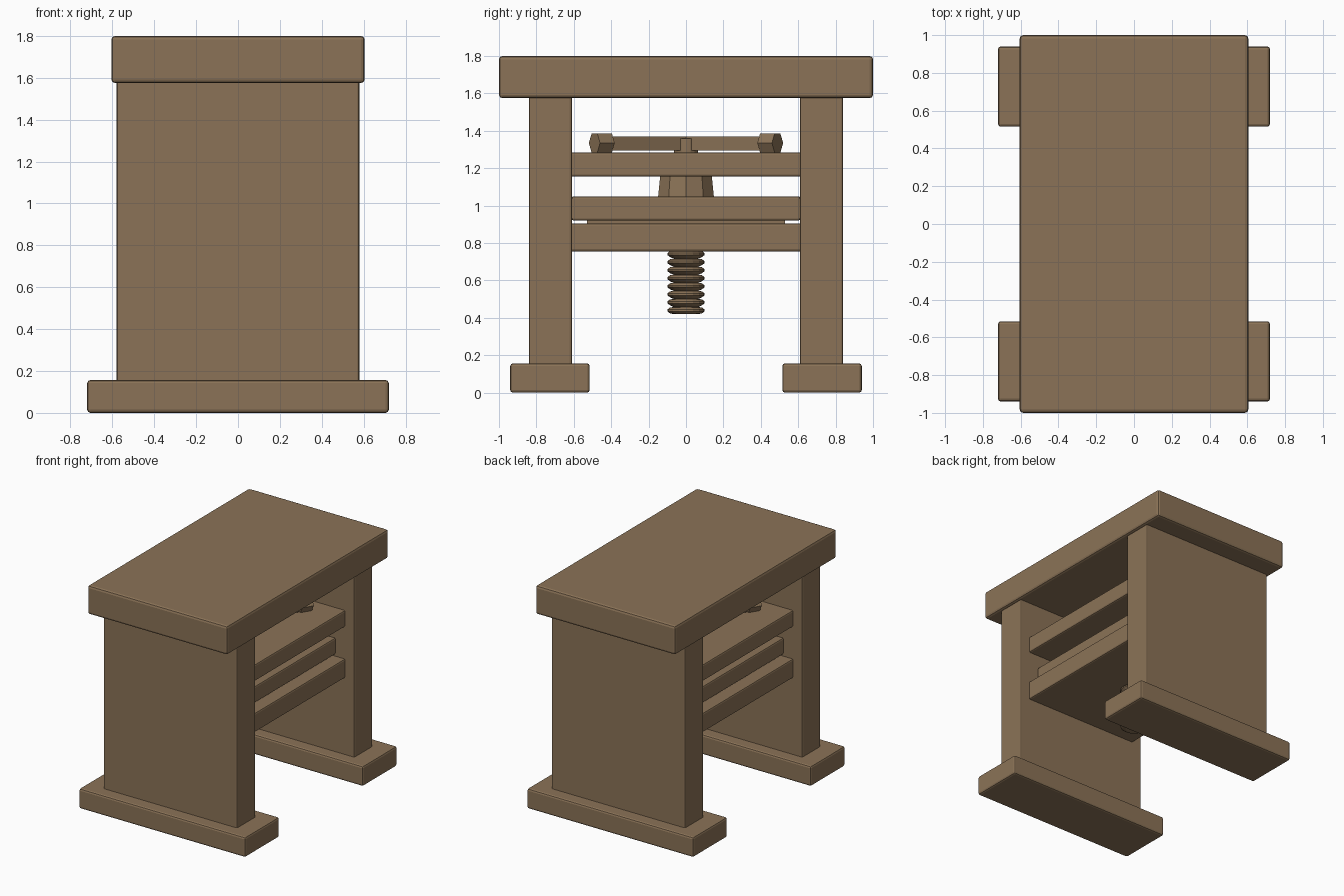
import bpy
import math
from mathutils import Matrix, Vector

cube = bpy.data.objects.get("Cube")
if cube:
    bpy.data.objects.remove(cube, do_unlink=True)

wood = bpy.data.materials.new("brown_wood")
wood.use_nodes = True
colour = (0.258, 0.171, 0.095, 1)
wood.diffuse_color = colour
wood.node_tree.nodes["Principled BSDF"].inputs["Base Color"].default_value = colour


def finish(obj, name, bevel=0):
    obj.name = name
    obj.data.materials.append(wood)
    if bevel:
        mod = obj.modifiers.new("soft_edges", "BEVEL")
        mod.width = bevel
        mod.segments = 2
    return obj


def box(name, x, y, z, bevel=0.012):
    """Box from (low, high) pairs on each axis."""
    spans = (x, y, z)
    bpy.ops.mesh.primitive_cube_add(size=1)
    obj = bpy.context.object
    size = [hi - lo for lo, hi in spans]
    centre = Vector([(hi + lo) / 2 for lo, hi in spans])
    obj.data.transform(Matrix.Translation(centre) @ Matrix.Diagonal((*size, 1)))
    return finish(obj, name, bevel)


def lathe(name, profile, sides):
    """Closed solid turned around z from (radius, height) points."""
    verts, faces = [], []
    for r, z in profile:
        for i in range(sides):
            a = math.tau * i / sides
            verts.append((r * math.cos(a), r * math.sin(a), z))
    for j in range(len(profile) - 1):
        for i in range(sides):
            k = (i + 1) % sides
            faces.append((j * sides + i, j * sides + k,
                          (j + 1) * sides + k, (j + 1) * sides + i))
    faces.append(tuple(reversed(range(sides))))
    faces.append(tuple(range(len(verts) - sides, len(verts))))
    mesh = bpy.data.meshes.new(name)
    mesh.from_pydata(verts, [], faces)
    obj = bpy.data.objects.new(name, mesh)
    bpy.context.collection.objects.link(obj)
    return finish(obj, name)


# Table top, side panels and feet
box("table_top", (-0.605, 0.605), (-1, 1), (1.575, 1.8), 0.018)
for label, s in (("front", -1), ("back", 1)):
    box(label + "_panel", (-0.58, 0.58), sorted((s * 0.61, s * 0.84)), (0.14, 1.59))
    box(label + "_foot", (-0.72, 0.72), sorted((s * 0.515, s * 0.94)), (0, 0.157), 0.015)

# Cross shelves and the sliding press plate
box("upper_shelf", (-0.5, 0.5), (-0.62, 0.62), (1.155, 1.285))
box("press_plate", (-0.42, 0.42), (-0.612, 0.612), (0.92, 1.05))
box("lower_shelf", (-0.5, 0.5), (-0.62, 0.62), (0.755, 0.905))
box("pressed_sheet", (-0.36, 0.36), (-0.53, 0.53), (0.9, 0.925), 0)

# Tapered nut between shelf and plate
lathe("screw_collar", [(0.157, 1.045), (0.145, 1.16)], 10)

# Screw with ridged thread
pitch = 0.043
profile = [(0.065, 0.42)]
for n in range(8):
    z = 0.44 + n * pitch
    profile += [(0.085, z - 0.016), (0.1, z - 0.005), (0.1, z + 0.005),
                (0.085, z + 0.016), (0.065, z + 0.018)]
profile.append((0.065, 1.36))
lathe("press_screw", profile, 16)

# Crossed turning handle with a six-sided grip on each end
reach, height = 0.52, 1.335
for label, angle in (("first", 60), ("second", 120)):
    turn = Matrix.Rotation(math.radians(angle), 4, "Z")
    bar = box(label + "_handle_bar", (-reach, reach), (-0.035, 0.035), (1.295, 1.37), 0)
    bar.data.transform(turn)
    for end, s in (("near", -1), ("far", 1)):
        bpy.ops.mesh.primitive_cylinder_add(vertices=6, radius=0.06, depth=0.09)
        grip = finish(bpy.context.object, label + "_" + end + "_grip")
        # Lay the grip along the bar with a flat side upward
        lay = Matrix.Rotation(math.radians(90), 4, "Y")
        grip.data.transform(turn @ Matrix.Translation((s * reach, 0, height)) @ lay)
